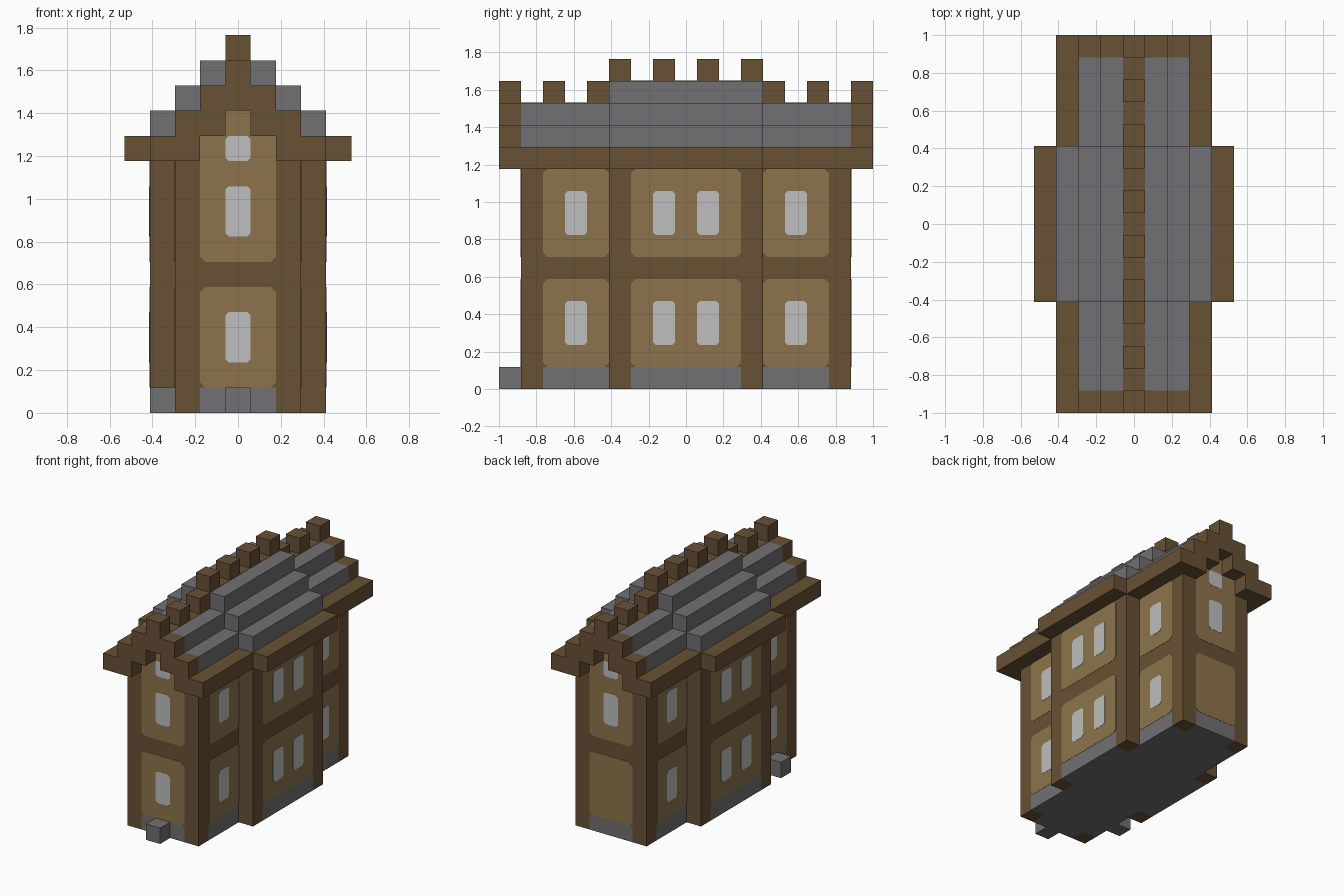
import bpy, bmesh
from mathutils import Vector

U = 2 / 17          # one block
PANEL, PANE = 0.015, 0.03   # plate thickness in blocks

if "Cube" in bpy.data.objects:
    bpy.data.objects.remove(bpy.data.objects["Cube"])


def material(name, r, g, b):
    m = bpy.data.materials.new(name)
    m.use_nodes = True
    m.diffuse_color = (r, g, b, 1)
    m.node_tree.nodes["Principled BSDF"].inputs["Base Color"].default_value = (r, g, b, 1)
    return m


timber = material("brown timber", 0.136, 0.082, 0.035)
plaster = material("tan plaster", 0.265, 0.175, 0.072)
stone = material("grey stone", 0.165, 0.160, 0.168)
glass = material("pale glass", 0.510, 0.520, 0.510)


def finish(name, bm, mat):
    bmesh.ops.recalc_face_normals(bm, faces=bm.faces)
    bmesh.ops.scale(bm, vec=(U, U, U), verts=bm.verts)
    mesh = bpy.data.meshes.new(name)
    bm.to_mesh(mesh)
    bm.free()
    mesh.materials.append(mat)
    bpy.context.collection.objects.link(bpy.data.objects.new(name, mesh))


def blocks(name, mat, boxes):
    """One object from boxes given as (x0, x1, y0, y1, z0, z1) in blocks."""
    bm = bmesh.new()
    for x0, x1, y0, y1, z0, z1 in boxes:
        low, high = Vector((x0, y0, z0)), Vector((x1, y1, z1))
        for v in bmesh.ops.create_cube(bm, size=1)["verts"]:
            v.co = (low + high) / 2 + v.co * (high - low)
    finish(name, bm, mat)


def mid(hx, hy, z0, z1):
    """Box centred on the plan."""
    return (-hx, hx, -hy, hy, z0, z1)


def plate(name, mat, axis, side, wall, centre, half, z0, z1, cut, thick, cut_top=True):
    """Thin plate with clipped corners on a wall facing +-x or +-y."""
    top = cut if cut_top else 0
    a, b = centre - half, centre + half
    outline = [(a + cut, z0), (b - cut, z0), (b, z0 + cut), (b, z1 - top)]
    if cut_top:
        outline += [(b - cut, z1), (a + cut, z1)]
    outline += [(a, z1 - top), (a, z0 + cut)]
    bm = bmesh.new()
    if axis == "x":
        verts = [bm.verts.new((side * wall, u, z)) for u, z in outline]
        push = Vector((side * thick, 0, 0))
    else:
        verts = [bm.verts.new((u, side * wall, z)) for u, z in outline]
        push = Vector((0, side * thick, 0))
    face = bm.faces.new(verts)
    new = bmesh.ops.extrude_face_region(bm, geom=[face], use_keep_orig=True)["geom"]
    bmesh.ops.translate(bm, vec=push, verts=[g for g in new if isinstance(g, bmesh.types.BMVert)])
    finish(name, bm, mat)


def panel(name, axis, side, wall, centre, half, z0, z1, cut_top=True):
    plate(name + "_panel", plaster, axis, side, wall, centre, half, z0, z1, 0.2, PANEL, cut_top)


def window(name, axis, side, wall, centre, z0, z1):
    plate(name + "_window", glass, axis, side, wall, centre, 0.5, z0, z1, 0.13, PANE)


# Cross-shaped plinth and walls, leaving notches for the corner posts
plan = [(1.5, 7.5), (2.5, 6.5), (3.5, 2.5)]
blocks("stone_plinth", stone, [mid(x, y, 0, 1) for x, y in plan])
blocks("timber_walls", timber, [mid(x, y, 1, 10) for x, y in plan])

posts = []
for cx, cy in ((2, 7), (3, 3)):
    for sx in (-1, 1):
        for sy in (-1, 1):
            x, y = sx * cx, sy * cy
            posts.append((x - .5, x + .5, y - .5, y + .5, 0, 10))
blocks("corner_posts", timber, posts)

# Doorsteps
blocks("front_step", stone, [(-.5, .5, -8.5, -7.5, 0, 1)])
blocks("side_step", stone, [(-3.5, -2.5, -5.5, -4.5, 0, 1)])

# Side walls: two storeys of plaster panels and windows
for sx, label in ((1, "left"), (-1, "right")):
    for floor in (1, 6):
        panel(label + "_centre", "x", sx, 3.5, 0, 2.5, floor, floor + 4)
        for y in (-1, 1):
            window(label + "_centre", "x", sx, 3.5, y, floor + 1, floor + 3)
            panel(label + "_wing", "x", sx, 2.5, 5 * y, 1.5, floor, floor + 4)
            window(label + "_wing", "x", sx, 2.5, 5 * y, floor + 1, floor + 3)

# End walls: the upper panel climbs into the gable arch
for sy, label in ((-1, "front"), (1, "back")):
    panel(label + "_lower", "y", sy, 7.5, 0, 1.5, 1, 5)
    panel(label + "_upper", "y", sy, 7.5, 0, 1.5, 6, 11, False)
    plate(label + "_arch_panel", plaster, "y", sy, 7.5, 0, .5, 11, 12, 0, PANEL, False)
    if sy < 0:
        window(label + "_lower", "y", sy, 7.5, 0, 2, 4)
    window(label + "_upper", "y", sy, 7.5, 0, 7, 9)
    window(label + "_attic", "y", sy, 7.5, 0, 10, 11)

# Stepped roof: long lower roof with a taller middle part
blocks("eaves", timber, [mid(3.5, 7.5, 10, 11), mid(4.5, 3.5, 10, 11)])
blocks("long_roof", stone, [mid(2.5, 7.5, 11, 12), mid(1.5, 7.5, 12, 13)])
blocks("middle_roof", stone, [mid(3.5 - i, 3.5, 11 + i, 12 + i) for i in range(3)])
blocks("ridge_boards", timber, [mid(.5, 7.5, 12.5, 13 + PANEL), mid(.5, 3.5, 13.5, 14 + PANEL)])

# Stepped gable frames with an open arch
for y, label in ((-8, "front"), (8, "back")):
    frame = [(-1.5, 1.5, y - .5, y + .5, 12, 13), (-.5, .5, y - .5, y + .5, 13, 14)]
    for inner, z in ((1.5, 10), (.5, 11)):
        for a, b in ((inner, inner + 2), (-inner - 2, -inner)):
            frame.append((a, b, y - .5, y + .5, z, z + 1))
    blocks(label + "_gable", timber, frame)

# Ridge crest blocks
crest = [(y, 13) for y in (-6, -4, 4, 6)] + [(y, 14) for y in (-3, -1, 1, 3)]
blocks("ridge_crest", timber, [(-.5, .5, y - .5, y + .5, z, z + 1) for y, z in crest])
